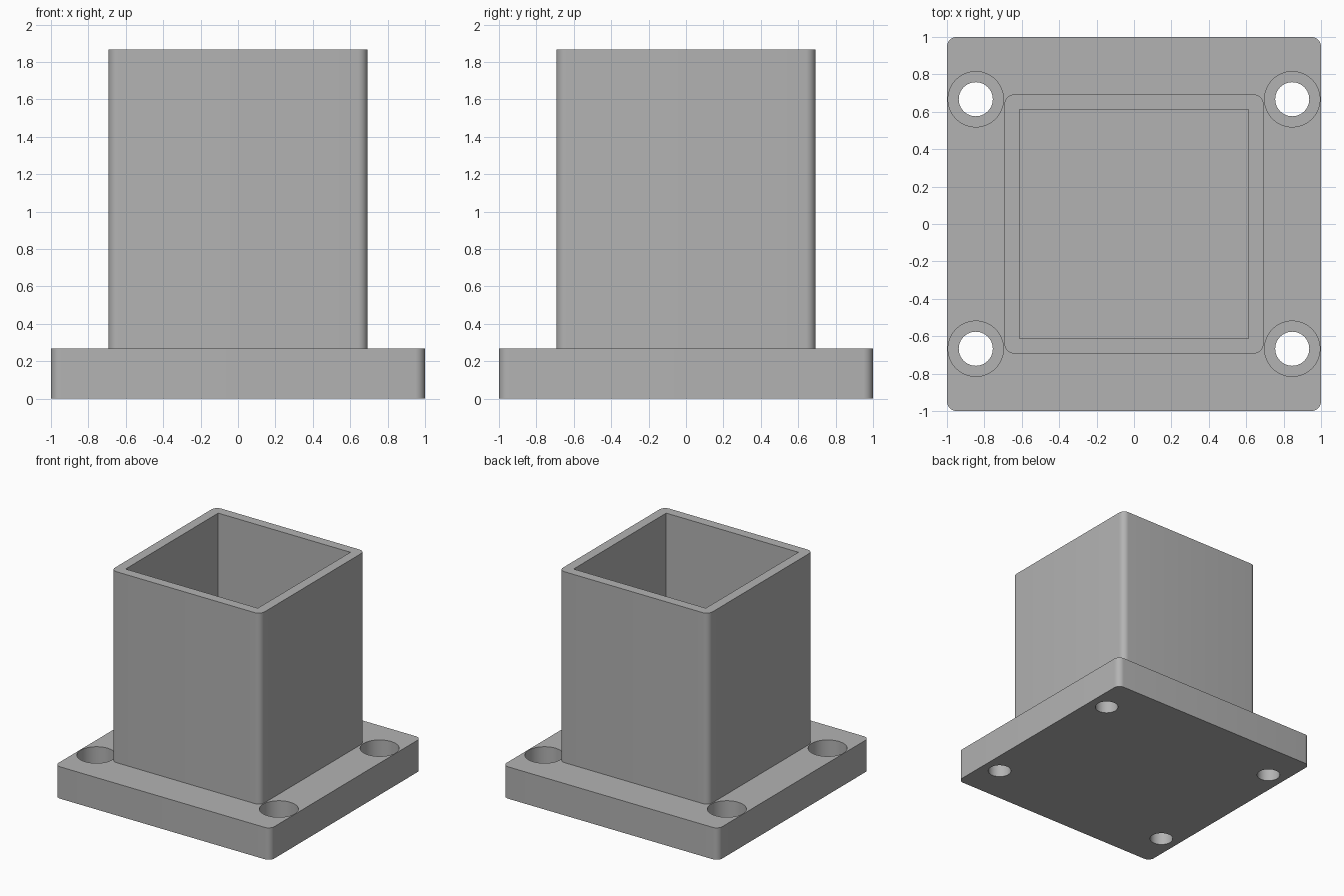
import bpy, bmesh, math

if "Cube" in bpy.data.objects:
    bpy.data.objects.remove(bpy.data.objects["Cube"], do_unlink=True)

GREY = (0.45, 0.45, 0.45, 1.0)
mat = bpy.data.materials.new("plain grey")
mat.use_nodes = True
mat.diffuse_color = GREY
mat.node_tree.nodes["Principled BSDF"].inputs["Base Color"].default_value = GREY

PLATE_TOP, TUBE_TOP = 0.267, 1.867
TUBE_HALF, POCKET_HALF = 0.693, 0.613


def finish(name, bm):
    mesh = bpy.data.meshes.new(name)
    bm.to_mesh(mesh)
    bm.free()
    obj = bpy.data.objects.new(name, mesh)
    bpy.context.collection.objects.link(obj)
    mesh.materials.append(mat)
    return obj


def block(name, half, z0, z1, radius=0.0):
    """Square block with optionally rounded vertical edges."""
    bm = bmesh.new()
    bmesh.ops.create_cube(bm, size=1)
    for v in bm.verts:
        v.co = (v.co.x * 2 * half, v.co.y * 2 * half, z1 if v.co.z > 0 else z0)
    if radius:
        upright = [e for e in bm.edges if abs(e.verts[0].co.z - e.verts[1].co.z) > 0.01]
        bmesh.ops.bevel(bm, geom=upright, offset=radius, segments=8,
                        profile=0.5, affect='EDGES')
    return finish(name, bm)


def drill(name, x, y, radius, z0, z1):
    bm = bmesh.new()
    bmesh.ops.create_cone(bm, cap_ends=True, segments=64, radius1=radius,
                          radius2=radius, depth=z1 - z0)
    bmesh.ops.translate(bm, verts=bm.verts, vec=(x, y, (z0 + z1) / 2))
    return finish(name, bm)


def combine(target, tool, operation):
    """Apply one boolean and discard the tool."""
    mod = target.modifiers.new(operation.lower(), 'BOOLEAN')
    mod.operation, mod.solver, mod.object = operation, 'EXACT', tool
    bpy.context.view_layer.objects.active = target
    bpy.ops.object.modifier_apply(modifier=mod.name)
    bpy.data.objects.remove(tool, do_unlink=True)


# Base plate with four counterbored screw holes
base = block("base_plate_with_socket", 1.0, 0, PLATE_TOP, 0.053)
for sx in (-1, 1):
    for sy in (-1, 1):
        x, y = sx * 0.846, sy * 0.667
        combine(base, drill("screw_hole", x, y, 0.091, -0.1, 0.4), 'DIFFERENCE')
        combine(base, drill("counterbore", x, y, 0.148, 0.107, 0.4), 'DIFFERENCE')

# Square socket standing on the plate, hollow down to the plate top
socket = block("socket", TUBE_HALF, 0.1, TUBE_TOP, 0.053)
combine(base, socket, 'UNION')
combine(base, block("pocket", POCKET_HALF, PLATE_TOP, 2.0), 'DIFFERENCE')

# Smooth rounded corners and bores, crisp edges elsewhere
bpy.ops.object.select_all(action='DESELECT')
base.select_set(True)
bpy.context.view_layer.objects.active = base
bpy.ops.object.shade_smooth_by_angle(angle=math.radians(30))
